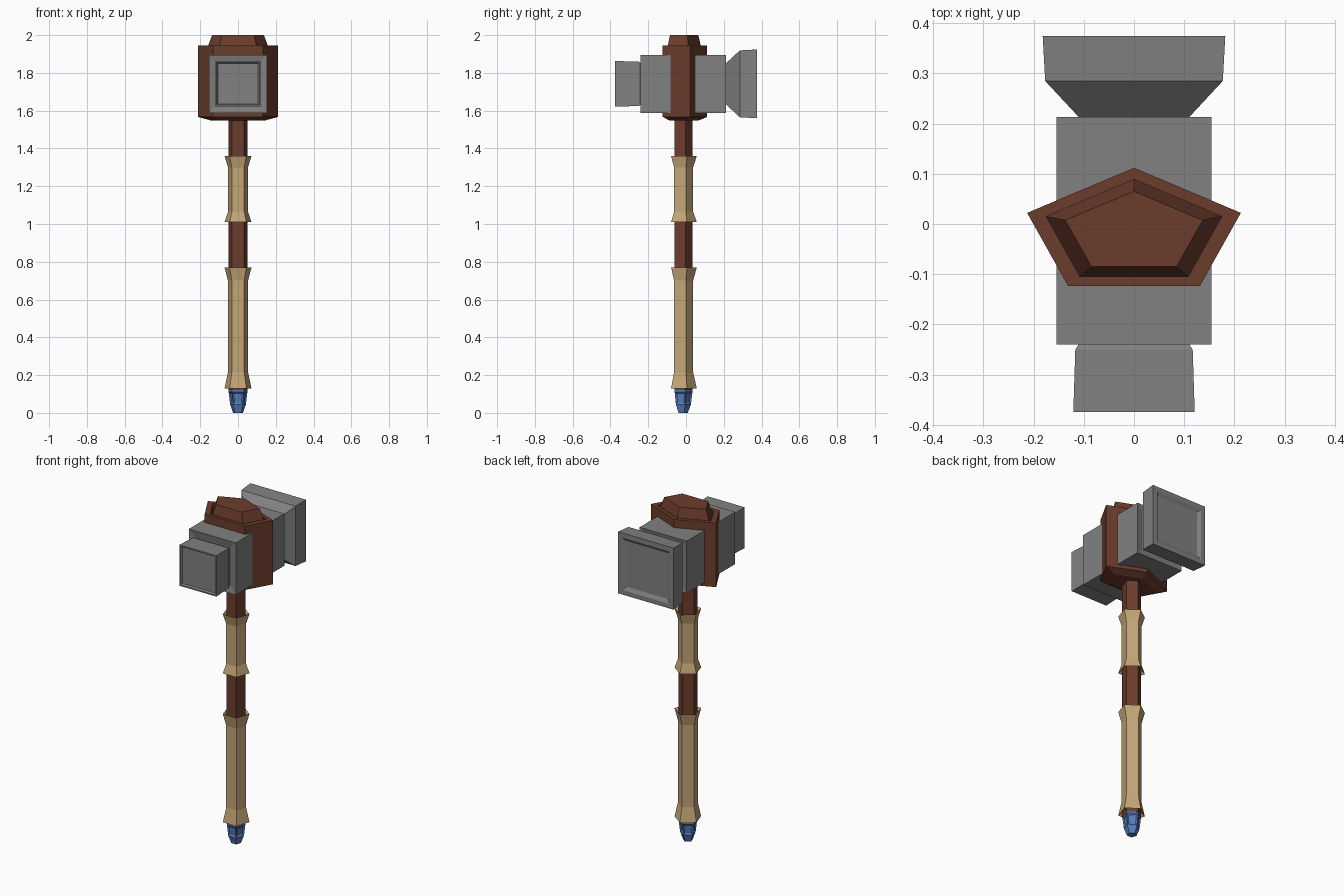
import bpy, bmesh, math

if "Cube" in bpy.data.objects:
    bpy.data.objects.remove(bpy.data.objects["Cube"])

def material(name, rgb):
    m = bpy.data.materials.new(name)
    m.diffuse_color = (*rgb, 1)
    m.use_nodes = True
    m.node_tree.nodes["Principled BSDF"].inputs["Base Color"].default_value = m.diffuse_color
    return m

WOOD = material("wood", (0.15, 0.046, 0.026))
WRAP = material("wrap", (0.55, 0.38, 0.19))
GEM = material("gem", (0.10, 0.20, 0.50))
STEEL = material("steel", (0.22, 0.22, 0.22))

def pentagon(rx, ry, z):
    # five-sided ring, flat side to the front
    angles = [math.radians(90 + 72 * i) for i in range(5)]
    return [(rx * math.cos(a), -0.018 + ry * math.sin(a), z) for a in angles]

def square(y, h, hz=None):
    # square ring across the hammer head
    hz = hz or h
    return [(sx * h, y, 1.742 + sz * hz) for sx, sz in ((-1, -1), (1, -1), (1, 1), (-1, 1))]

def loft(name, rings, mat, inset=0, depth=0):
    bm = bmesh.new()
    loops = [[bm.verts.new(p) for p in r] for r in rings]
    n = len(rings[0])
    sides = []
    for a, b in zip(loops, loops[1:]):
        sides.append([bm.faces.new((a[i], a[(i + 1) % n], b[(i + 1) % n], b[i])) for i in range(n)])
    bm.faces.new(loops[0][::-1])
    bm.faces.new(loops[-1])
    bmesh.ops.recalc_face_normals(bm, faces=bm.faces)
    if inset:
        bmesh.ops.inset_individual(bm, faces=sides[1], thickness=inset, depth=depth)
    me = bpy.data.meshes.new(name)
    bm.to_mesh(me)
    bm.free()
    me.materials.append(mat)
    ob = bpy.data.objects.new(name, me)
    bpy.context.collection.objects.link(ob)
    return ob

# shaft
loft("shaft", [pentagon(0.053, 0.053, z) for z in (0.12, 1.60)], WOOD)

# flared grips, hollowed at both ends around the shaft
for name, z0, z1, f0, f1 in (("lower_grip", 0.13, 0.77, 0.085, 0.07),
                             ("upper_grip", 1.01, 1.36, 0.055, 0.06)):
    prof = [(0.054, z0 + 0.02), (0.075, z0), (0.056, z0 + f0),
            (0.056, z1 - f1), (0.075, z1), (0.054, z1 - 0.02)]
    loft(name, [pentagon(r, r, z) for r, z in prof], WRAP)

# faceted pommel
loft("pommel", [pentagon(r, r, z) for r, z in
                ((0.027, 0), (0.044, 0.045), (0.052, 0.11), (0.052, 0.135))],
     GEM, 0.012, -0.006)

# collar with a grooved top and raised cap
loft("collar", [pentagon(*p) for p in (
    (0.15, 0.085, 1.548), (0.224, 0.13, 1.567), (0.224, 0.13, 1.945),
    (0.184, 0.107, 1.945), (0.184, 0.107, 1.90), (0.144, 0.083, 2.0))], WOOD)

# head block
loft("head_block", [square(-0.232, 0.115), square(-0.24, 0.154),
                    square(0.213, 0.154), square(0.205, 0.115)], STEEL)

# small front striking face with dished end
loft("front_face", [square(y, h) for y, h in (
    (-0.225, 0.108), (-0.24, 0.110), (-0.25, 0.117), (-0.375, 0.121),
    (-0.375, 0.113), (-0.365, 0.107))], STEEL)

# large flared back striking face with dished end
loft("back_face", [square(y, h) for y, h in (
    (0.20, 0.10), (0.213, 0.11), (0.285, 0.177), (0.375, 0.182),
    (0.375, 0.155), (0.363, 0.135))], STEEL)
